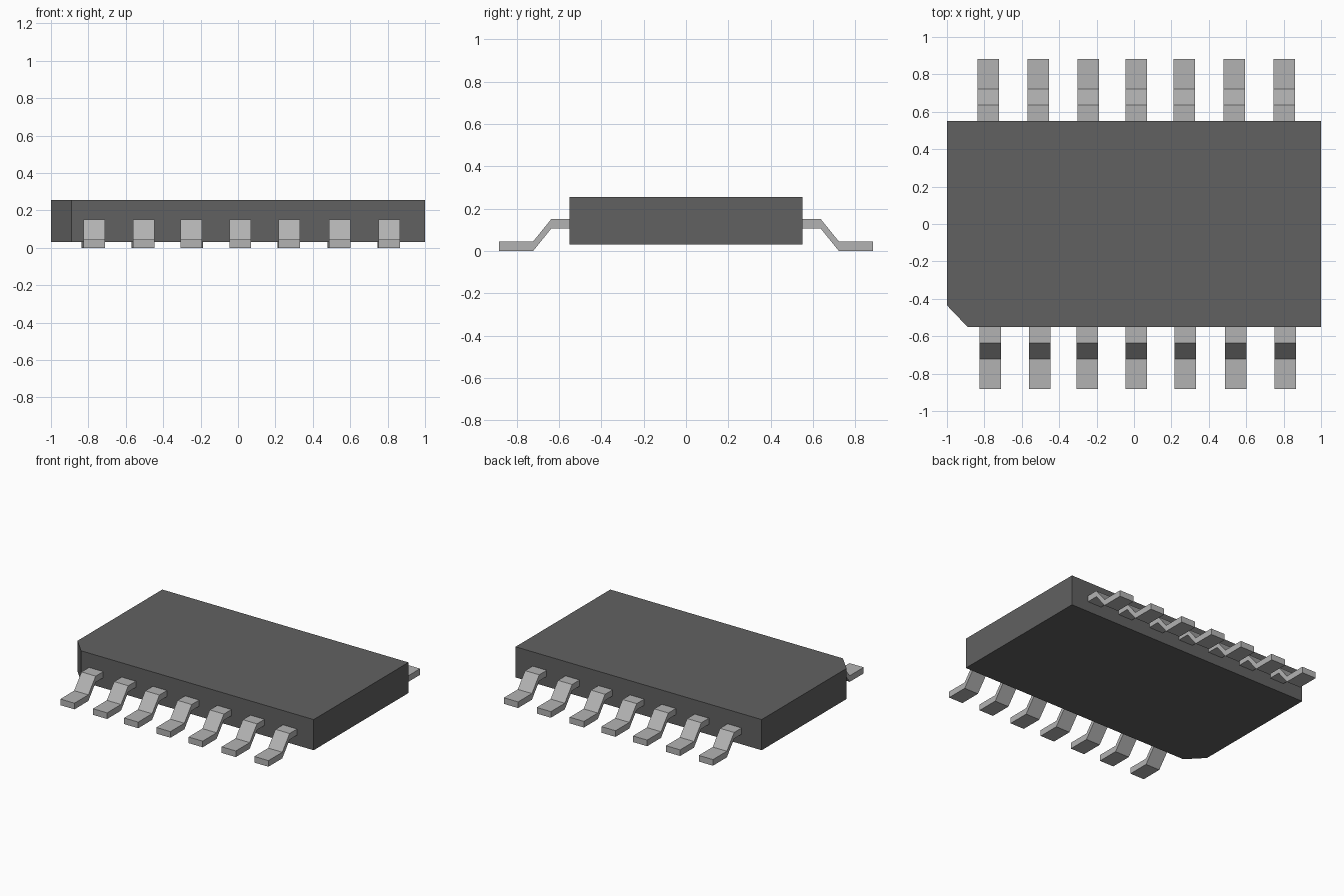
import bpy
import bmesh

cube = bpy.data.objects.get("Cube")
if cube:
    bpy.data.objects.remove(cube, do_unlink=True)


def make_material(name, value):
    mat = bpy.data.materials.new(name)
    mat.use_nodes = True
    colour = (value, value, value, 1)
    mat.diffuse_color = colour
    mat.node_tree.nodes["Principled BSDF"].inputs["Base Color"].default_value = colour
    return mat


def extrude_profile(name, points, offset, mat):
    """Make a solid by extruding a closed outline along an offset."""
    bm = bmesh.new()
    face = bm.faces.new([bm.verts.new(p) for p in points])
    result = bmesh.ops.extrude_face_region(bm, geom=[face], use_keep_orig=True)
    moved = [g for g in result["geom"] if isinstance(g, bmesh.types.BMVert)]
    bmesh.ops.translate(bm, verts=moved, vec=offset)
    bmesh.ops.recalc_face_normals(bm, faces=bm.faces)
    mesh = bpy.data.meshes.new(name)
    bm.to_mesh(mesh)
    bm.free()
    mesh.materials.append(mat)
    obj = bpy.data.objects.new(name, mesh)
    bpy.context.collection.objects.link(obj)
    return obj


dark_plastic = make_material("dark grey plastic", 0.12)
metal = make_material("light grey metal", 0.45)

# Body: a slab with one cut corner
half_y, bottom, top = 0.55, 0.03, 0.255
outline = [(-0.89, -half_y), (1, -half_y), (1, half_y), (-1, half_y), (-1, -0.435)]
extrude_profile("body", [(x, y, bottom) for x, y in outline],
                (0, 0, top - bottom), dark_plastic)

# Legs: a bent strip, stepping from the body side down to a flat foot
leg_width, thickness = 0.115, 0.045
path = [(0.54, 0.105), (0.637, 0.105), (0.722, 0), (0.883, 0)]
leg_profile = path + [(d, z + thickness) for d, z in reversed(path)]

rows = {
    "front": (-1, [-0.768, -0.503, -0.25, 0.012, 0.274, 0.543, 0.808]),
    "back": (1, [-0.78, -0.513, -0.245, 0.012, 0.269, 0.537, 0.804]),
}
for row, (side, centres) in rows.items():
    for number, x in enumerate(centres, 1):
        points = [(x - leg_width / 2, side * d, z) for d, z in leg_profile]
        extrude_profile(f"{row}_leg_{number}", points, (leg_width, 0, 0), metal)
